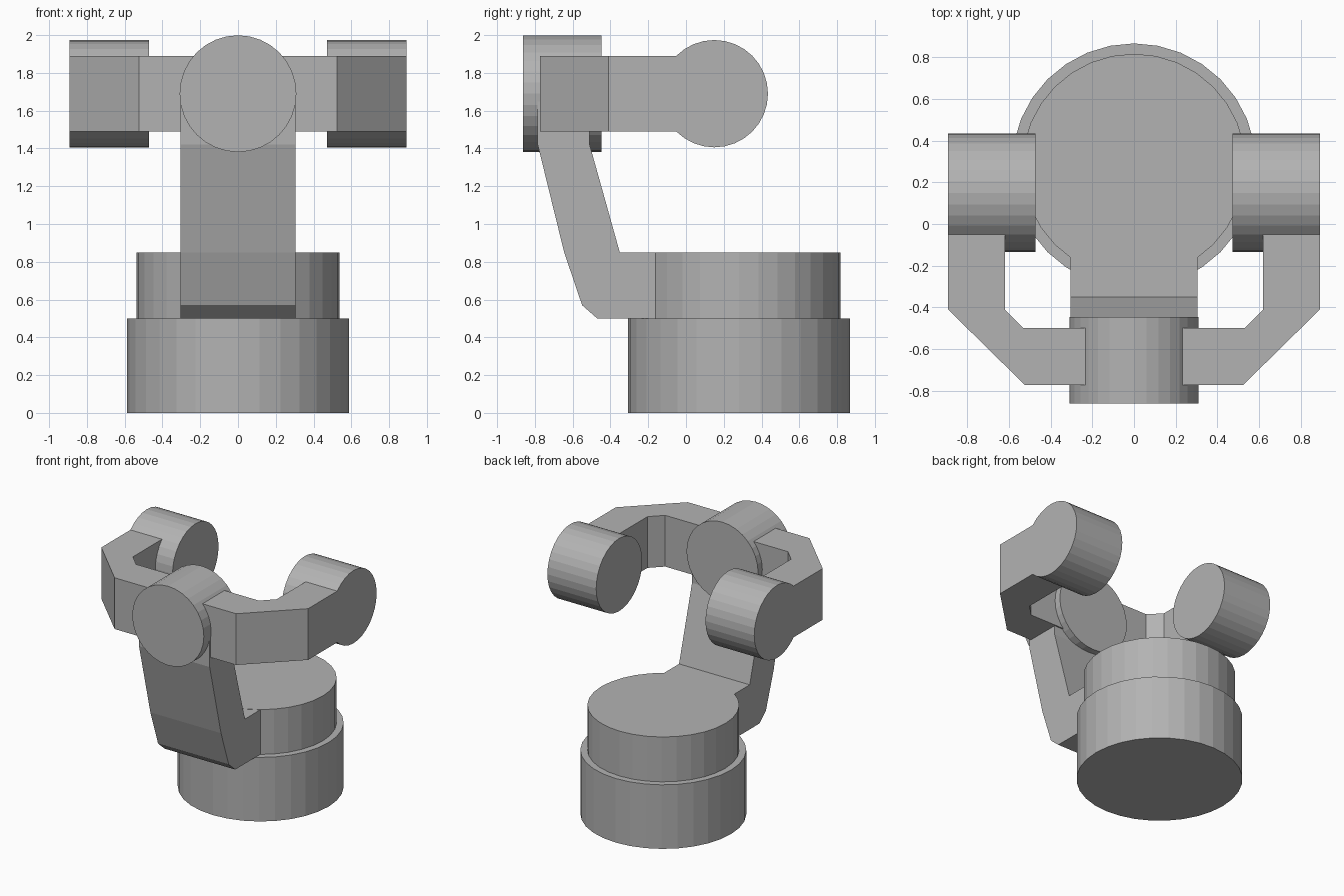
import bpy
import bmesh
from math import radians
from mathutils import Matrix

default = bpy.data.objects.get("Cube")
if default:
    bpy.data.objects.remove(default)

# Single plain grey for every part
GREY = (0.45, 0.45, 0.45, 1.0)
grey = bpy.data.materials.new("plain grey")
grey.use_nodes = True
grey.diffuse_color = GREY
grey.node_tree.nodes["Principled BSDF"].inputs["Base Color"].default_value = GREY


def finish(name, bm):
    bmesh.ops.recalc_face_normals(bm, faces=bm.faces)
    mesh = bpy.data.meshes.new(name)
    bm.to_mesh(mesh)
    bm.free()
    mesh.materials.append(grey)
    obj = bpy.data.objects.new(name, mesh)
    bpy.context.collection.objects.link(obj)
    return obj


def drum(name, radius, depth, centre, axis="Z"):
    """Flat-shaded cylinder along the given axis."""
    turn = {"X": Matrix.Rotation(radians(90), 4, "Y"),
            "Y": Matrix.Rotation(radians(90), 4, "X"),
            "Z": Matrix.Identity(4)}[axis]
    bm = bmesh.new()
    bmesh.ops.create_cone(bm, cap_ends=True, segments=32, radius1=radius,
                          radius2=radius, depth=depth,
                          matrix=Matrix.Translation(centre) @ turn)
    return finish(name, bm)


def extrude_profile(name, points, offset):
    """Solid made by sweeping a closed outline along an offset."""
    bm = bmesh.new()
    face = bm.faces.new([bm.verts.new(p) for p in points])
    swept = bmesh.ops.extrude_face_region(bm, geom=[face], use_keep_orig=True)
    verts = [v for v in swept["geom"] if isinstance(v, bmesh.types.BMVert)]
    bmesh.ops.translate(bm, verts=verts, vec=offset)
    return finish(name, bm)


# Stepped round base and turntable
drum("base", 0.587, 0.5, (0, 0.28, 0.25))
drum("turntable", 0.537, 0.35, (0, 0.28, 0.675))

# Leaning arm, from the turntable up into the front hub
ARM_HALF = 0.305
arm_outline = [(-0.1, 0.5), (-0.47, 0.5), (-0.55, 0.57), (-0.645, 0.85),
               (-0.785, 1.42), (-0.785, 1.69), (-0.51, 1.69), (-0.51, 1.42),
               (-0.35, 0.848), (-0.1, 0.848)]
extrude_profile("arm", [(-ARM_HALF, y, z) for y, z in arm_outline],
                (2 * ARM_HALF, 0, 0))

# Front hub carrying the fork
drum("hub", 0.309, 0.415, (0, -0.655, 1.69), "Y")

# Fork prongs and end drums, one per side
prong_outline = [(0, -0.772), (0.525, -0.772), (0.893, -0.41), (0.893, 0.15),
                 (0.62, 0.15), (0.62, -0.41), (0.53, -0.5), (0, -0.5)]
for side, sign in (("left", 1), ("right", -1)):
    extrude_profile(side + "_prong",
                    [(sign * x, y, 1.49) for x, y in prong_outline], (0, 0, 0.4))
    drum(side + "_end_drum", 0.284, 0.421, (sign * 0.6825, 0.15, 1.69), "X")
